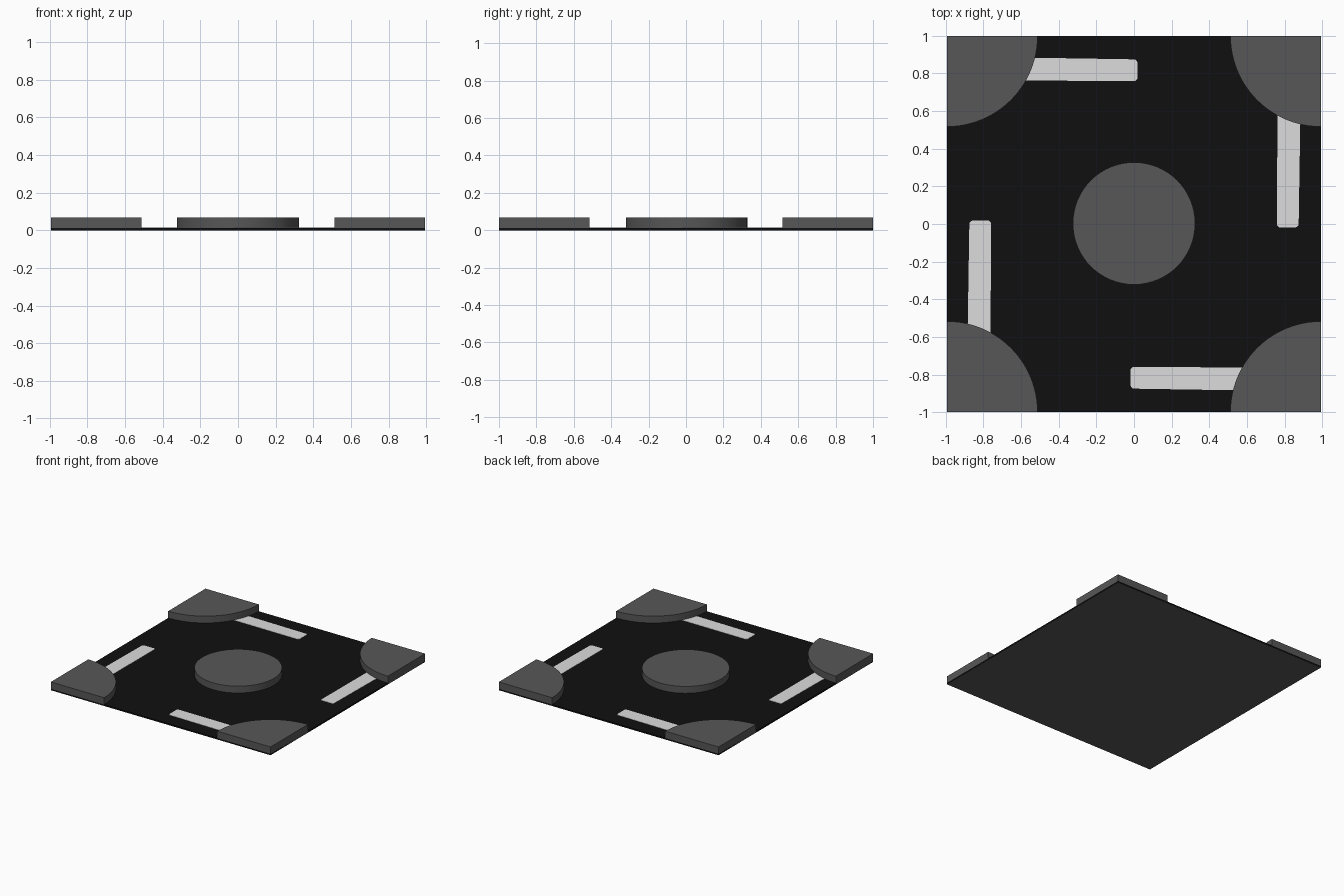
import bpy, bmesh, math
from mathutils import Matrix

if "Cube" in bpy.data.objects:
    bpy.data.objects.remove(bpy.data.objects["Cube"])

HX, HY = 0.995, 1.0      # half sizes of the tile
TOP, ROAD = 0.068, 0.012


def material(name, rgb):
    m = bpy.data.materials.new(name)
    m.diffuse_color = (*rgb, 1)
    m.use_nodes = True
    m.node_tree.nodes["Principled BSDF"].inputs["Base Color"].default_value = m.diffuse_color
    return m


grey = material("pavement grey", (0.095, 0.095, 0.095))
black = material("asphalt black", (0.005, 0.005, 0.005))
white = material("marking white", (0.72, 0.72, 0.72))


def prism(name, outline, z0, z1, mats):
    """Extrude a counter-clockwise outline from z0 to z1."""
    bm = bmesh.new()
    face = bm.faces.new([bm.verts.new((x, y, z0)) for x, y in outline])
    res = bmesh.ops.extrude_face_region(bm, geom=[face], use_keep_orig=True)
    for v in res["geom"]:
        if isinstance(v, bmesh.types.BMVert):
            v.co.z = z1
    bmesh.ops.recalc_face_normals(bm, faces=bm.faces[:])
    me = bpy.data.meshes.new(name)
    if len(mats) > 1:                      # underside takes the second colour
        for f in bm.faces:
            f.material_index = 1 if f.normal.z < -0.5 else 0
    bm.to_mesh(me)
    bm.free()
    for m in mats:
        me.materials.append(m)
    ob = bpy.data.objects.new(name, me)
    bpy.context.collection.objects.link(ob)
    bpy.context.view_layer.objects.active = ob
    ob.select_set(True)
    bpy.ops.object.shade_smooth_by_angle(angle=math.radians(30))
    ob.select_set(False)
    return ob


def arc(cx, cy, r, a0, a1, n):
    return [(cx + r * math.cos(math.radians(a0 + (a1 - a0) * i / n)),
             cy + r * math.sin(math.radians(a0 + (a1 - a0) * i / n))) for i in range(n + 1)]


# Road slab
prism("road", [(-HX, -HY), (HX, -HY), (HX, HY), (-HX, HY)], 0, ROAD, [black, grey])

# Central roundabout island
prism("island", arc(0, 0.003, 0.325, 0, 360, 64)[:-1], 0.002, TOP, [grey])

# Quarter-round pavements in the corners
for i, (sx, sy) in enumerate([(1, 1), (-1, 1), (-1, -1), (1, -1)]):
    start = 180 + 90 * i
    cx, cy = sx * HX, sy * HY
    prism(f"corner_pavement_{i + 1}", [(cx, cy)] + arc(cx, cy, 0.483, start, start + 90, 24),
          0, TOP, [grey])

# Lane markings, one per road arm, tucked under the pavements
c = 0.012
stripe = [(-0.62, 0.763), (0.018 - c, 0.759), (0.018, 0.759 + c),
          (0.018, 0.873 - c), (0.018 - c, 0.875), (-0.62, 0.885)]
for i in range(4):
    ob = prism(f"lane_marking_{i + 1}", stripe, ROAD - 0.004, ROAD + 0.002, [white])
    ob.data.transform(Matrix.Rotation(math.radians(90 * i), 4, "Z"))
